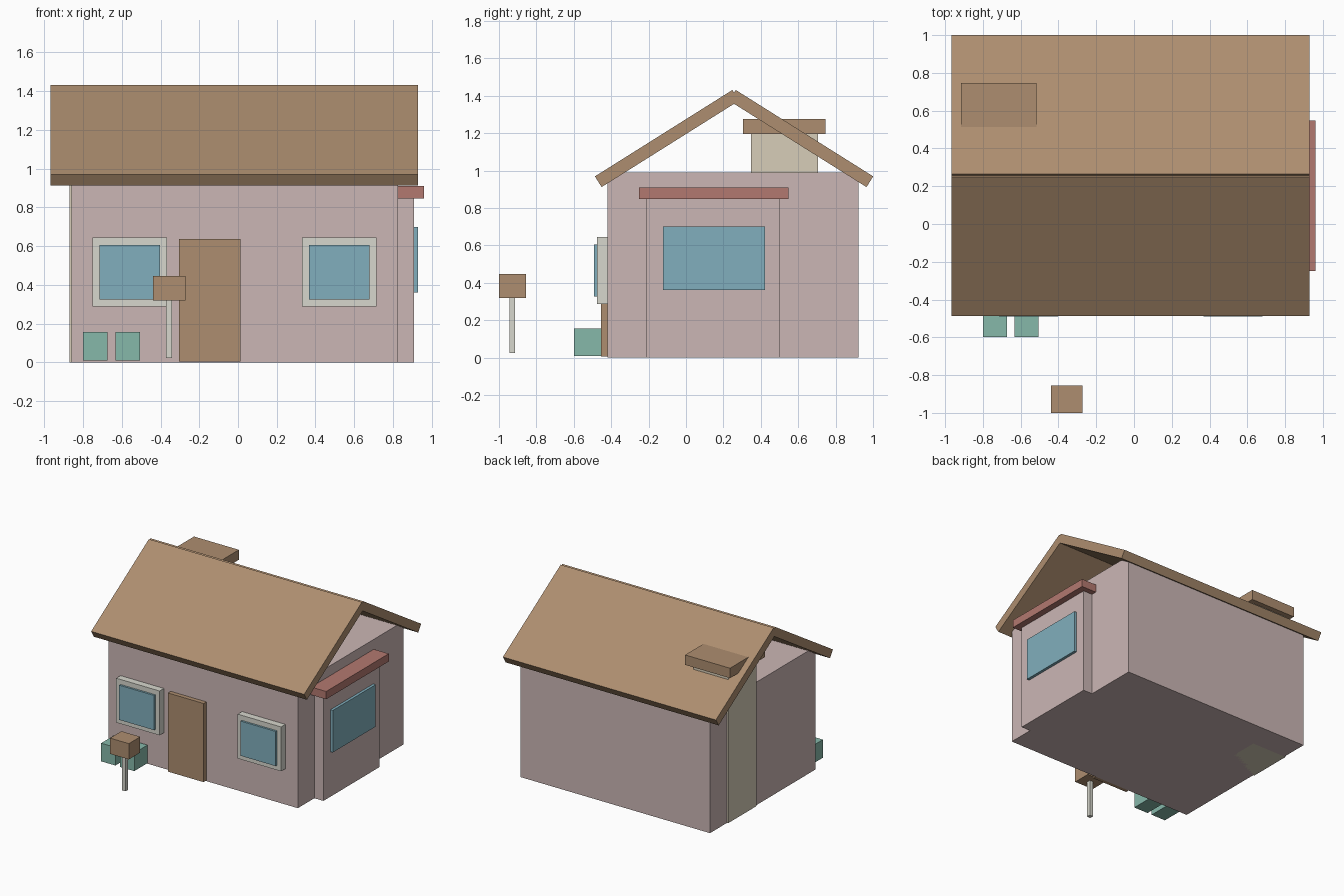
import bpy
import bmesh

if "Cube" in bpy.data.objects:
    bpy.data.objects.remove(bpy.data.objects["Cube"])


def material(name, rgb):
    m = bpy.data.materials.new(name)
    m.diffuse_color = (*rgb, 1)
    m.use_nodes = True
    m.node_tree.nodes["Principled BSDF"].inputs["Base Color"].default_value = m.diffuse_color
    return m


PINK = material("pink_wall", (0.60, 0.47, 0.46))
BROWN = material("brown_wood", (0.42, 0.27, 0.16))
GLASS = material("blue_glass", (0.22, 0.43, 0.51))
TRIM = material("pale_trim", (0.68, 0.68, 0.61))
STONE = material("cream_stone", (0.68, 0.61, 0.48))
RED = material("red_tile", (0.45, 0.19, 0.16))
TEAL = material("teal_bin", (0.24, 0.48, 0.40))


def prism(name, profile, x0, x1, mat):
    """Extrude a (y, z) profile along x."""
    bm = bmesh.new()
    face = bm.faces.new([bm.verts.new((x0, y, z)) for y, z in profile])
    ext = bmesh.ops.extrude_face_region(bm, geom=[face])
    verts = [v for v in ext["geom"] if isinstance(v, bmesh.types.BMVert)]
    bmesh.ops.translate(bm, verts=verts, vec=(x1 - x0, 0, 0))
    bmesh.ops.recalc_face_normals(bm, faces=bm.faces)
    me = bpy.data.meshes.new(name)
    bm.to_mesh(me)
    bm.free()
    me.materials.append(mat)
    ob = bpy.data.objects.new(name, me)
    bpy.context.collection.objects.link(ob)
    return ob


def box(name, x, y, z, mat):
    """Box from its (min, max) range on each axis."""
    profile = [(y[0], z[0]), (y[1], z[0]), (y[1], z[1]), (y[0], z[1])]
    return prism(name, profile, x[0], x[1], mat)


# House body
box("house_walls", (-0.86, 0.827), (-0.42, 0.923), (0, 0.99), PINK)

# Two sloping roof slabs, mirrored about the ridge
RIDGE = 0.257
slab = [(-0.487, 0.969), (-0.451, 0.912), (0.284, 1.374), (0.248, 1.431)]
prism("roof_front", slab, -0.967, 0.93, BROWN)
prism("roof_back", [(2 * RIDGE - y, z) for y, z in slab], -0.967, 0.93, BROWN)

# Chimney
box("chimney", (-0.87, -0.56), (0.347, 0.705), (0, 1.2), STONE)
box("chimney_cap", (-0.915, -0.515), (0.305, 0.747), (1.195, 1.275), BROWN)

# Side bay with its small roof and window
box("bay_walls", (0.78, 0.908), (-0.21, 0.503), (0, 0.847), PINK)
box("bay_roof", (0.78, 0.96), (-0.25, 0.547), (0.847, 0.91), RED)
box("bay_window", (0.89, 0.93), (-0.123, 0.423), (0.362, 0.70), GLASS)

# Front windows
for side, x in (("left", -0.752), ("right", 0.33)):
    box(f"window_frame_{side}", (x, x + 0.386), (-0.475, -0.415), (0.288, 0.645), TRIM)
    box(f"window_glass_{side}", (x + 0.037, x + 0.349), (-0.491, -0.44), (0.326, 0.605), GLASS)

# Door
box("front_door", (-0.305, 0.012), (-0.455, -0.41), (0.005, 0.638), BROWN)

# Bins
for i, x in enumerate((-0.80, -0.632)):
    box(f"bin_{i + 1}", (x, x + 0.127), (-0.598, -0.43), (0.01, 0.156), TEAL)

# Mailbox
box("mailbox_post", (-0.371, -0.34), (-0.945, -0.914), (0.024, 0.33), TRIM)
box("mailbox", (-0.44, -0.272), (-1.0, -0.855), (0.32, 0.447), BROWN)
